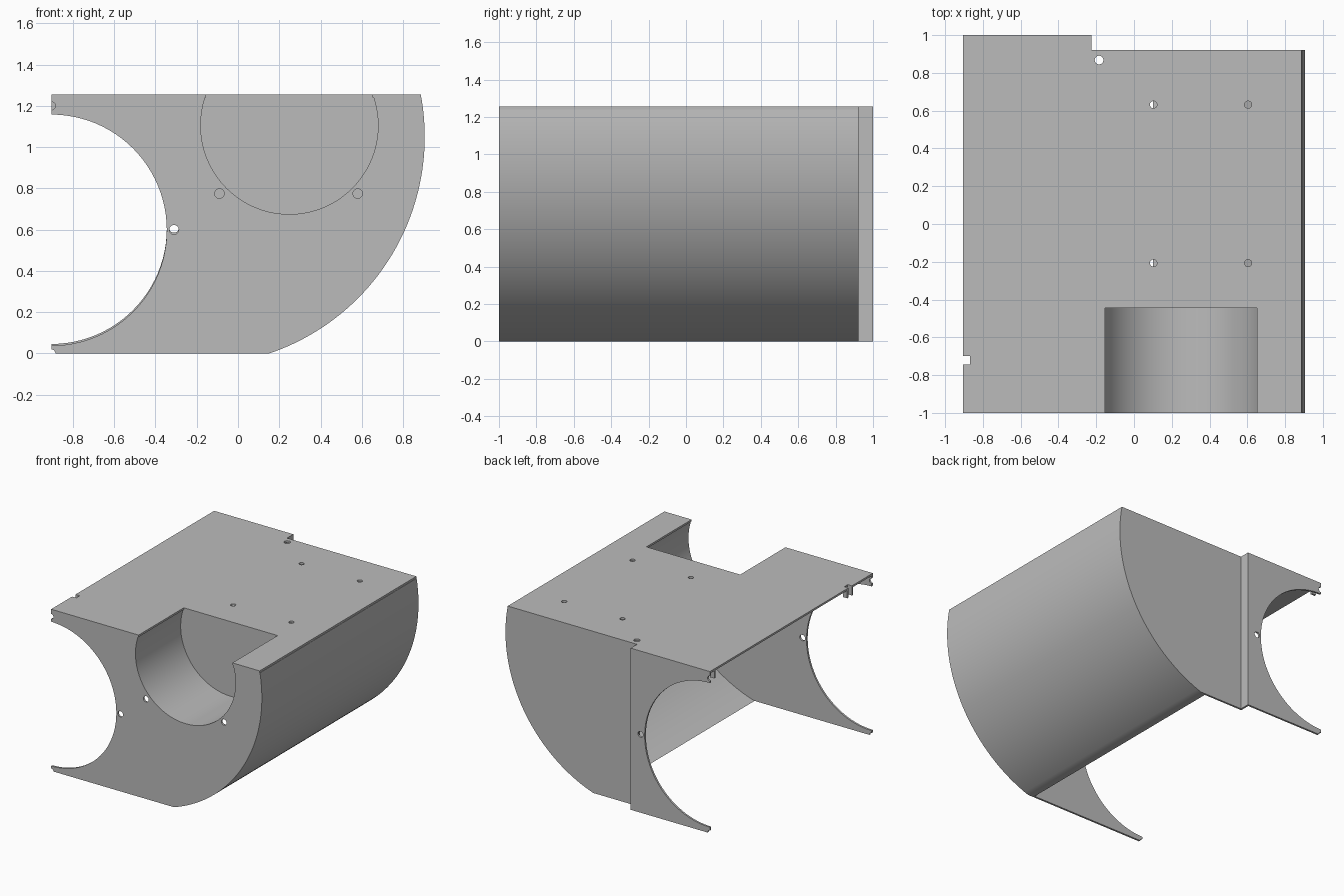
import bpy, bmesh, math
from mathutils import Vector

old = bpy.data.objects.get("Cube")
if old:
    bpy.data.objects.remove(old, do_unlink=True)

# Main dimensions
T = 0.015                      # sheet thickness
H = 1.255                      # overall height
UNDER = H - T                  # underside of the top sheet
LEFT, FRONT, BACK, STEP_Y, STEP_X = -0.905, -1.0, 1.0, 0.922, -0.225
HULL = (-0.203, 1.05, 1.108)   # curved wall: centre x, centre z, radius
POCKET = (0.249, 1.105, 0.43)  # trough: centre x, centre z, radius
POCKET_Y = -0.445

grey = bpy.data.materials.new("light grey")
grey.use_nodes = True
colour = (0.5, 0.5, 0.5, 1)
grey.diffuse_color = colour
grey.node_tree.nodes["Principled BSDF"].inputs["Base Color"].default_value = colour


def arc(cx, cz, r, a0, a1, n=48):
    return [(cx + r * math.cos(a0 + (a1 - a0) * i / n),
             cz + r * math.sin(a0 + (a1 - a0) * i / n)) for i in range(n + 1)]


def arc_at(circle, grow, z):
    """Angle at which a circle, grown in radius, crosses height z on its right."""
    return math.asin((z - circle[1]) / (circle[2] + grow))


def extrude(name, outline, a, b, axis="y"):
    """Prism from a flat outline between a and b along the axis."""
    bm = bmesh.new()
    put = (lambda u, v: (u, a, v)) if axis == "y" else (lambda u, v: (u, v, a))
    face = bm.faces.new([bm.verts.new(put(u, v)) for u, v in outline])
    new = bmesh.ops.extrude_face_region(bm, geom=[face])["geom"]
    shift = Vector((0, b - a, 0)) if axis == "y" else Vector((0, 0, b - a))
    bmesh.ops.translate(bm, verts=[g for g in new if isinstance(g, bmesh.types.BMVert)], vec=shift)
    bmesh.ops.recalc_face_normals(bm, faces=bm.faces)
    mesh = bpy.data.meshes.new(name)
    bm.to_mesh(mesh)
    bm.free()
    mesh.materials.append(grey)
    ob = bpy.data.objects.new(name, mesh)
    bpy.context.collection.objects.link(ob)
    return ob


def activate(ob):
    bpy.ops.object.select_all(action="DESELECT")
    ob.select_set(True)
    bpy.context.view_layer.objects.active = ob


def drill(ob, holes, lo, hi, axis="y"):
    """Cut round holes (u, v, radius) through a sheet."""
    for u, v, r in holes:
        cutter = extrude("hole_cutter", arc(u, v, r, 0, 2 * math.pi, 24)[:-1], lo - 0.05, hi + 0.05, axis)
        cutter.hide_render = True
        mod = ob.modifiers.new("hole", "BOOLEAN")
        mod.operation, mod.solver, mod.object = "DIFFERENCE", "EXACT", cutter
        activate(ob)
        bpy.ops.object.modifier_apply(modifier=mod.name)
        bpy.data.objects.remove(cutter, do_unlink=True)


def smooth(ob):
    activate(ob)
    bpy.ops.object.shade_smooth_by_angle(angle=math.radians(30))


def hull_arc(grow=0.0):
    """Outer curve from the bottom edge up to the top sheet."""
    return arc(HULL[0], HULL[1], HULL[2] + grow, arc_at(HULL, grow, 0), arc_at(HULL, grow, UNDER))


def pocket_arc(grow=0.0):
    a = arc_at(POCKET, grow, UNDER)
    return arc(POCKET[0], POCKET[1], POCKET[2] + grow, a, -math.pi - a)


def bay_arc(cz):
    """Half round opening on the open side, from bottom to top."""
    return arc(LEFT, cz, 0.56, -math.pi / 2, math.pi / 2)


# Front plate with the round bay and the trough mouth
front = extrude("front_plate",
                hull_arc() + pocket_arc() + [(LEFT, UNDER)] + bay_arc(0.598)[::-1] + [(LEFT, 0)],
                FRONT, FRONT + T)
drill(front, [(-0.31, 0.6, 0.023), (-0.09, 0.775, 0.023), (0.58, 0.775, 0.023),
              (LEFT, 1.2, 0.02), (LEFT, 0, 0.02)], FRONT, FRONT + T)
smooth(front)

# Back plate: recessed half, joggle and proud half
recessed = extrude("back_plate_recessed",
                   hull_arc() + [(STEP_X - T, UNDER), (STEP_X - T, 0)], STEP_Y - T, STEP_Y)
smooth(recessed)
extrude("back_joggle", [(STEP_X - T, 0), (STEP_X, 0), (STEP_X, UNDER), (STEP_X - T, UNDER)],
        STEP_Y, BACK - T)
proud = extrude("back_plate_proud",
                [(STEP_X, 0), (STEP_X, UNDER), (LEFT, UNDER)] + bay_arc(0.606)[::-1] + [(LEFT, 0)],
                BACK - T, BACK)
drill(proud, [(-0.31, 0.608, 0.023), (LEFT, 1.2, 0.02), (LEFT, 0, 0.02)], BACK - T, BACK)
smooth(proud)

# Curved side wall
smooth(extrude("curved_wall", hull_arc() + hull_arc(-T)[::-1], FRONT + T, STEP_Y - T))

# Round trough and its end wall
smooth(extrude("trough", pocket_arc() + pocket_arc(T)[::-1], FRONT + T, POCKET_Y))
smooth(extrude("trough_end", pocket_arc(T), POCKET_Y, POCKET_Y + T))

# Top sheet with trough opening, back step and edge slot
right = HULL[0] + HULL[2] * math.cos(arc_at(HULL, 0, H))
half = POCKET[2] * math.cos(arc_at(POCKET, 0, H))
x0, x1 = POCKET[0] - half, POCKET[0] + half
slot_x, slot_a, slot_b = LEFT + 0.036, -0.743, -0.7
top = extrude("top_sheet",
              [(LEFT, FRONT), (x0, FRONT), (x0, POCKET_Y), (x1, POCKET_Y), (x1, FRONT),
               (right, FRONT), (right, STEP_Y), (STEP_X, STEP_Y), (STEP_X, BACK), (LEFT, BACK),
               (LEFT, slot_b), (slot_x, slot_b), (slot_x, slot_a), (LEFT, slot_a)],
              UNDER, H, "z")
drill(top, [(x, y, 0.019) for x in (0.103, 0.604) for y in (0.632, -0.207)]
      + [(-0.185, 0.868, 0.023)], UNDER, H, "z")
smooth(top)

# Small tabs hanging under the open edge
for name, y in (("front_tab", slot_b), ("slot_tab", slot_a - T), ("back_tab", 0.93)):
    extrude(name, [(LEFT, UNDER), (slot_x, UNDER), (slot_x, 1.18), (LEFT, 1.18)], y, y + T)
